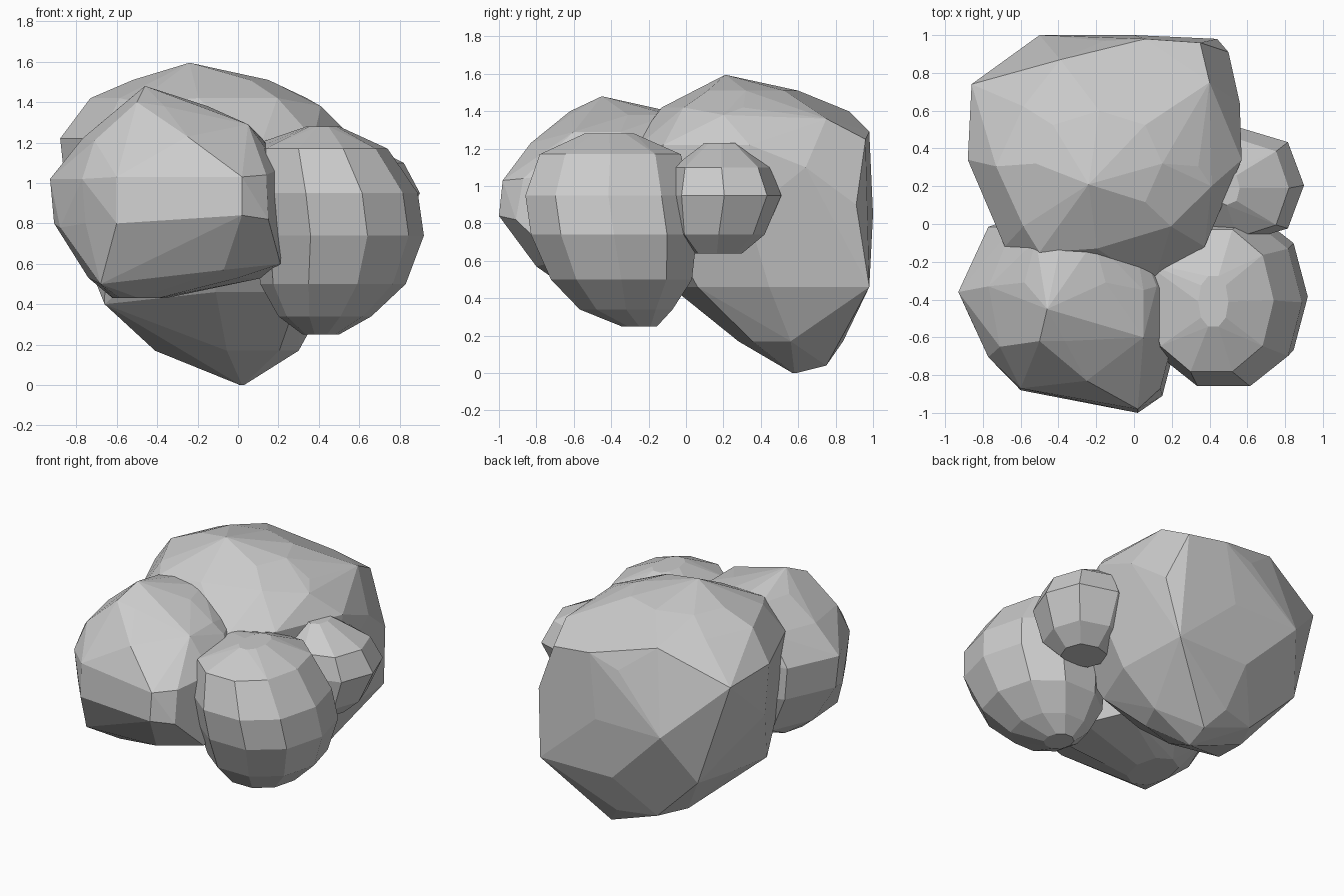
import bpy, bmesh, math


def boulder(name, rings, sides, square, corners=()):
    """Faceted boulder: hull round rounded-square level outlines.
    Each ring is (z, x min, x max, y min, y max); corners are extra chisel points."""
    bm = bmesh.new()
    for z, x0, x1, y0, y1 in rings:
        for i in range(sides):
            a = 2 * math.pi * i / sides
            c, s = math.cos(a), math.sin(a)
            c = math.copysign(abs(c) ** (2 / square), c) if abs(c) > 1e-6 else 0
            s = math.copysign(abs(s) ** (2 / square), s) if abs(s) > 1e-6 else 0
            bm.verts.new(((x0 + x1) / 2 + c * (x1 - x0) / 2,
                          (y0 + y1) / 2 + s * (y1 - y0) / 2, z))
    for p in corners:
        bm.verts.new(p)
    hull = bmesh.ops.convex_hull(bm, input=bm.verts[:])
    inside = {g for g in hull["geom_interior"] + hull["geom_unused"]
              if isinstance(g, bmesh.types.BMVert)}
    bmesh.ops.delete(bm, geom=list(inside), context='VERTS')
    # merge nearly flat neighbours into broad facets
    bmesh.ops.dissolve_limit(bm, angle_limit=math.radians(4),
                             verts=bm.verts[:], edges=bm.edges[:])
    bmesh.ops.recalc_face_normals(bm, faces=bm.faces[:])
    mesh = bpy.data.meshes.new(name)
    bm.to_mesh(mesh)
    bm.free()
    bpy.context.collection.objects.link(bpy.data.objects.new(name, mesh))


# Tall boulder at the back, tapering to a point underneath
boulder("back_boulder", [
    (0.00, 0.01, 0.03, 0.57, 0.59),
    (0.17, -0.41, 0.30, 0.28, 0.84),
    (0.46, -0.68, 0.46, -0.08, 0.97),
    (0.85, -0.84, 0.54, -0.33, 0.99),
    (1.22, -0.88, 0.57, -0.29, 0.97),
    (1.42, -0.73, 0.34, -0.13, 0.74),
    (1.51, -0.52, 0.15, 0.04, 0.60)],
    8, 2.2, [(-0.24, 0.21, 1.595), (0.44, 0.98, 0.46), (0.05, 0.75, 0.04),
             (-0.50, 1.00, 0.85), (0.00, 1.00, 0.85), (0.35, 0.96, 1.25),
             (0.50, 0.91, 0.90), (-0.86, 0.74, 1.20), (-0.39, 0.87, 1.40),
             (0.06, 0.98, 1.29), (0.41, 0.20, 1.38), (-0.50, -0.15, 1.40),
             (-0.66, 0.05, 0.40), (0.10, -0.33, 1.15), (0.56, 0.64, 1.10),
             (0.15, 0.32, 1.51), (-0.76, 0.05, 1.20), (-0.65, 0.80, 0.50),
             (0.40, 0.75, 1.36)])

# Blocky boulder at the front left, with a flat slanted face
boulder("front_left_boulder", [
    (0.43, -0.62, -0.36, -0.60, -0.20),
    (0.53, -0.74, 0.12, -0.74, 0.05),
    (0.80, -0.91, 0.20, -0.82, 0.12),
    (1.02, -0.93, 0.20, -0.84, 0.12),
    (1.22, -0.77, 0.12, -0.76, 0.10),
    (1.38, -0.58, -0.15, -0.62, 0.00)],
    8, 2.1, [(-0.46, -0.45, 1.48), (0.02, -1.0, 0.84), (0.02, -0.98, 1.03),
             (-0.60, -0.88, 0.80), (-0.60, -0.87, 1.03), (0.15, -0.91, 0.82),
             (0.14, -0.87, 1.04), (0.21, -0.68, 0.60), (0.05, -0.60, 1.29),
             (0.05, -0.35, 1.29), (-0.71, -0.65, 1.21), (-0.07, -0.80, 0.57),
             (-0.68, -0.70, 0.50), (-0.50, -0.62, 1.40), (-0.25, -0.83, 1.23),
             (0.21, -0.60, 1.07), (0.22, -0.62, 0.77), (0.15, -0.35, 1.18),
             (-0.88, -0.47, 0.78)])

# Rounder boulder at the front right
boulder("front_right_boulder", [
    (0.25, 0.32, 0.50, -0.35, -0.15),
    (0.34, 0.20, 0.66, -0.58, -0.06),
    (0.50, 0.11, 0.83, -0.74, 0.05),
    (0.74, 0.08, 0.92, -0.85, 0.08),
    (0.95, 0.06, 0.89, -0.88, 0.05),
    (1.17, 0.08, 0.74, -0.80, -0.01),
    (1.28, 0.34, 0.50, -0.55, -0.27)],
    10, 2.15, [(0.05, -0.20, 1.18)])

# Small stone tucked against the right side
boulder("side_stone", [
    (0.64, 0.40, 0.70, 0.03, 0.30),
    (0.74, 0.30, 0.81, -0.07, 0.42),
    (0.95, 0.22, 0.90, -0.10, 0.51),
    (1.10, 0.28, 0.82, -0.07, 0.45),
    (1.23, 0.42, 0.56, 0.10, 0.28)],
    8, 2.4)
